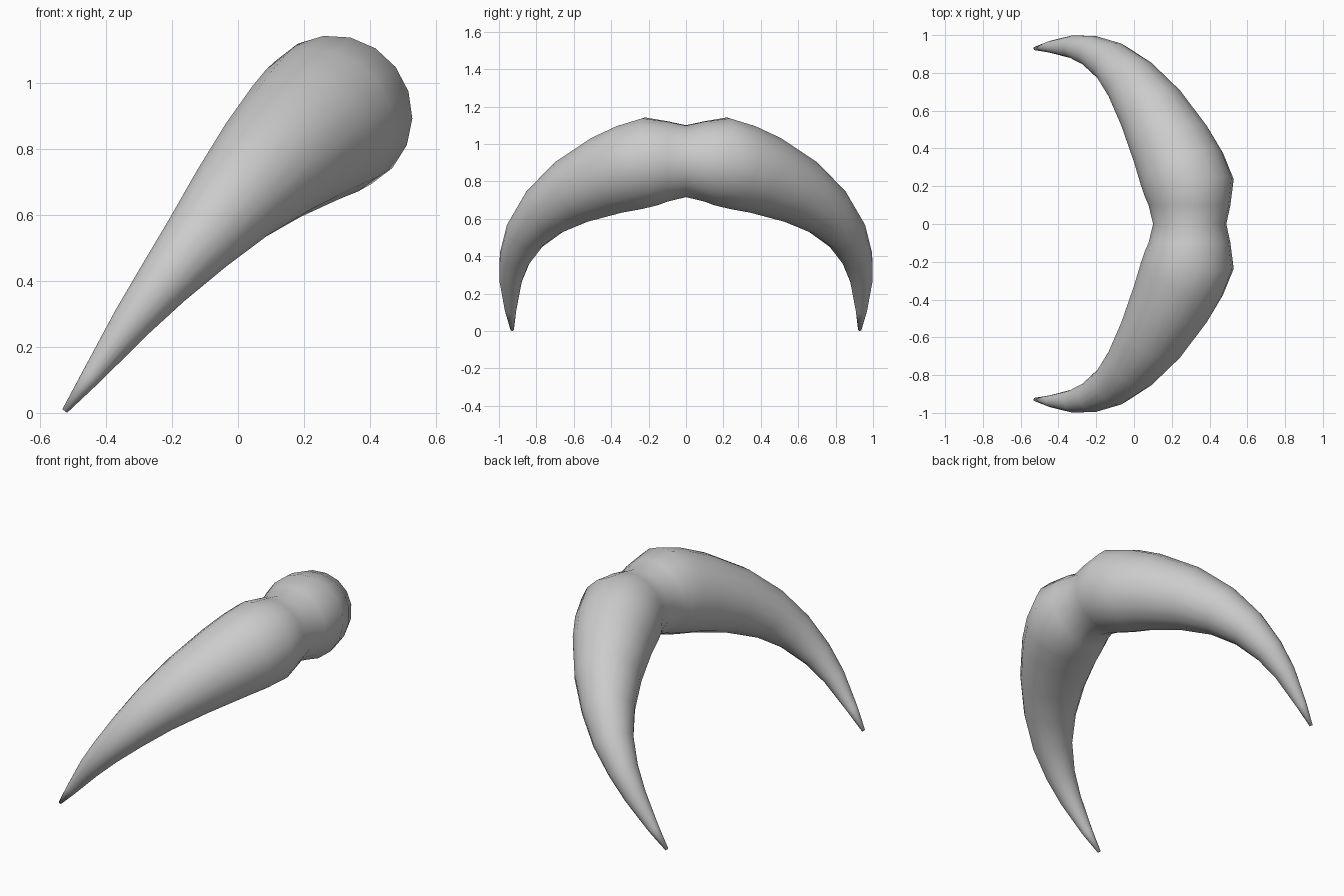
import bpy, bmesh, math
from mathutils import Vector

if "Cube" in bpy.data.objects:
    bpy.data.objects.remove(bpy.data.objects["Cube"])

SIDES = 18
BASE = Vector((0.295, 0, 0.908))
D = Vector((-0.671, 0, -0.741))   # sloping direction the horn sweeps along
P = Vector((-0.741, 0, 0.671))    # across the slope

# Stations: y, distance along slope, offset across slope, radius
stations = [
    (0.000, 0.000, 0.000, 0.194),
    (0.100, 0.002, 0.000, 0.217),
    (0.190, 0.003, 0.000, 0.240),
    (0.290, 0.050, 0.010, 0.235),
    (0.410, 0.116, 0.023, 0.219),
    (0.602, 0.253, 0.041, 0.184),
    (0.755, 0.408, 0.049, 0.146),
    (0.857, 0.567, 0.046, 0.113),
    (0.915, 0.734, 0.041, 0.084),
    (0.938, 0.886, 0.032, 0.061),
    (0.938, 1.086, 0.013, 0.031),
    (0.929, 1.219, 0.002, 0.009),
]
centres = [BASE + Vector((0, y, 0)) + D * s + P * t for y, s, t, r in stations]

# Sweep tapering rings along the curved path
bm = bmesh.new()
rings = []
for i, c in enumerate(centres):
    tan = centres[min(i + 1, len(centres) - 1)] - centres[max(i - 1, 0)]
    if i < 2:
        tan = Vector((0, 1, 0))
    tan.normalize()
    side = (P - tan * P.dot(tan)).normalized()
    up = tan.cross(side)
    r = stations[i][3]
    ring = []
    for k in range(SIDES):
        a = 2 * math.pi * k / SIDES
        v = c + (side * math.cos(a) + up * math.sin(a)) * r
        v.z = max(v.z, 0)
        ring.append(bm.verts.new(v))
    rings.append(ring)
for a, b in zip(rings, rings[1:]):
    for k in range(SIDES):
        n = (k + 1) % SIDES
        bm.faces.new((a[k], a[n], b[n], b[k]))
bm.faces.new(rings[-1])
bmesh.ops.recalc_face_normals(bm, faces=bm.faces)
# Make sure normals face outward on this open half
f = bm.faces[SIDES * 5] if bm.faces.ensure_lookup_table() is None else None
if f.normal.dot(f.calc_center_median() - (centres[5] + centres[6]) / 2) < 0:
    bmesh.ops.reverse_faces(bm, faces=bm.faces)

mesh = bpy.data.meshes.new("curved_horns")
bm.to_mesh(mesh)
bm.free()
for poly in mesh.polygons:
    poly.use_smooth = True
obj = bpy.data.objects.new("curved_horns", mesh)
bpy.context.collection.objects.link(obj)

# Second horn
m = obj.modifiers.new("mirror", 'MIRROR')
m.use_axis = (False, True, False)
m.use_clip = True
m.merge_threshold = 0.001
